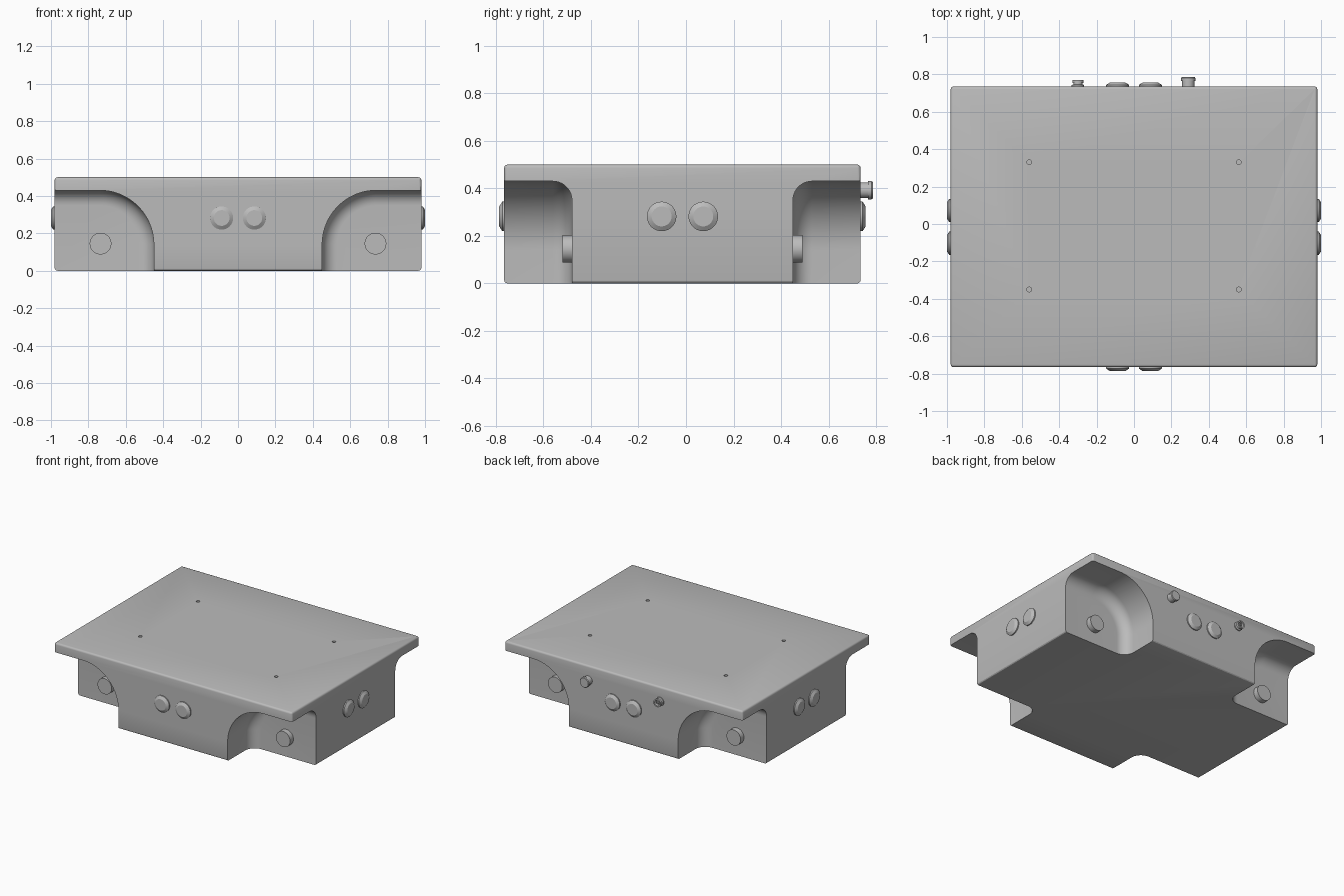
import bpy, bmesh, math
from mathutils import Matrix, Vector

if "Cube" in bpy.data.objects:
    bpy.data.objects.remove(bpy.data.objects["Cube"], do_unlink=True)

grey = bpy.data.materials.new("plain grey")
grey.use_nodes = True
COLOUR = (0.5, 0.5, 0.5, 1)
grey.diffuse_color = COLOUR
grey.node_tree.nodes["Principled BSDF"].inputs["Base Color"].default_value = COLOUR

FRONT, BACK, SIDE, TOP = -0.765, 0.735, 0.98, 0.5
MID = (FRONT + BACK) / 2


def finish(name, bm):
    bmesh.ops.recalc_face_normals(bm, faces=bm.faces)
    mesh = bpy.data.meshes.new(name)
    bm.to_mesh(mesh)
    bm.free()
    mesh.materials.append(grey)
    ob = bpy.data.objects.new(name, mesh)
    bpy.context.collection.objects.link(ob)
    return ob


def smooth(ob, degrees=30):
    bpy.ops.object.select_all(action='DESELECT')
    ob.select_set(True)
    bpy.context.view_layer.objects.active = ob
    bpy.ops.object.shade_smooth_by_angle(angle=math.radians(degrees))


def loft(bm, rings):
    """Skin a list of closed rings and cap both ends."""
    loops = [[bm.verts.new(p) for p in ring] for ring in rings]
    for a, b in zip(loops, loops[1:]):
        for i in range(len(a)):
            j = (i + 1) % len(a)
            bm.faces.new((a[i], a[j], b[j], b[i]))
    bm.faces.new(loops[0])
    bm.faces.new(loops[-1])


def turned(name, profile, origin, direction, sides=40):
    """Round part from (radius, height) steps, pointing along direction."""
    bm = bmesh.new()
    loft(bm, [[(r * math.cos(2 * math.pi * k / sides),
                r * math.sin(2 * math.pi * k / sides), h)
               for k in range(sides)] for r, h in profile])
    turn = Vector((0, 0, 1)).rotation_difference(Vector(direction)).to_matrix().to_4x4()
    bm.transform(Matrix.Translation(origin) @ turn)
    ob = finish(name, bm)
    smooth(ob)
    return ob


def well_cutter(sx, sy):
    """Arched corner recess with a rounded inner edge."""
    wall = -0.48 if sy < 0 else 0.45
    cx, cz, radius, fillet = 0.74, 0.14, 0.29, 0.08
    rings = []
    for k in range(10):
        a = math.pi / 2 * k / 9
        r = radius - fillet * (1 - math.cos(a))
        y = wall + sy * fillet * (1 - math.sin(a))
        ring = [(1.2, -0.1), (cx - r, -0.1)]
        for i in range(25):
            t = math.pi / 2 * i / 24
            ring.append((cx - r * math.cos(t), cz + r * math.sin(t)))
        ring.append((1.2, cz + r))
        rings.append([(sx * x, y, z) for x, z in ring])
    rings.insert(0, [(x, sy * 1.0, z) for x, y, z in rings[0]])
    bm = bmesh.new()
    loft(bm, rings)
    return finish("well_cutter", bm)


# Main body block with softened edges
bm = bmesh.new()
bmesh.ops.create_cube(bm, size=1)
bm.transform(Matrix.Translation((0, MID, TOP / 2))
             @ Matrix.Diagonal((2 * SIDE, BACK - FRONT, TOP, 1)))
bmesh.ops.bevel(bm, geom=list(bm.edges), offset=0.014, segments=3,
                profile=0.5, affect='EDGES')
body = finish("chassis_body", bm)

# Wheel wells and screw holes are cut out
cutters = [well_cutter(sx, sy) for sx in (-1, 1) for sy in (-1, 1)]
for x in (-0.56, 0.56):
    for y in (-0.35, 0.33):
        cutters.append(turned("hole_cutter", [(0.013, -0.03), (0.013, 0.05)],
                              (x, y, TOP), (0, 0, 1), 20))
bpy.context.view_layer.objects.active = body
for cutter in cutters:
    mod = body.modifiers.new("cut", 'BOOLEAN')
    mod.operation = 'DIFFERENCE'
    mod.solver = 'EXACT'
    mod.object = cutter
    bpy.ops.object.modifier_apply(modifier=mod.name)
for cutter in cutters:
    bpy.data.objects.remove(cutter, do_unlink=True)
smooth(body)

# Wheel hubs on the inner wall of each well
for sx, side in ((-1, "right"), (1, "left")):
    for sy, end, wall in ((-1, "front", -0.48), (1, "back", 0.45)):
        turned(f"{end}_{side}_wheel_hub", [(0.058, -0.02), (0.058, 0.04)],
               (sx * 0.735, wall, 0.145), (0, sy, 0))

# Pairs of round sensors on all four sides
sensor = [(0.062, -0.02), (0.062, 0.008), (0.042, 0.021)]
for s in (-0.0875, 0.0875):
    turned("front_sensor", sensor, (s, FRONT, 0.282), (0, -1, 0))
    turned("back_sensor", sensor, (s, BACK, 0.282), (0, 1, 0))
    turned("right_sensor", sensor, (-SIDE, MID + s, 0.282), (-1, 0, 0))
    turned("left_sensor", sensor, (SIDE, MID + s, 0.282), (1, 0, 0))

# Back connectors
turned("power_button", [(0.033, -0.02), (0.033, 0.03), (0.038, 0.03), (0.038, 0.046),
                        (0.034, 0.051)], (0.29, BACK, 0.392), (0, 1, 0))
turned("charging_socket", [(0.033, -0.02), (0.033, 0.008), (0.024, 0.012), (0.024, 0.02),
                           (0.03, 0.02), (0.03, 0.034), (0.02, 0.034), (0.02, 0.012)],
       (-0.3, BACK, 0.392), (0, 1, 0))
turned("charging_pin", [(0.007, 0), (0.007, 0.032)], (-0.3, BACK, 0.392), (0, 1, 0), 16)
